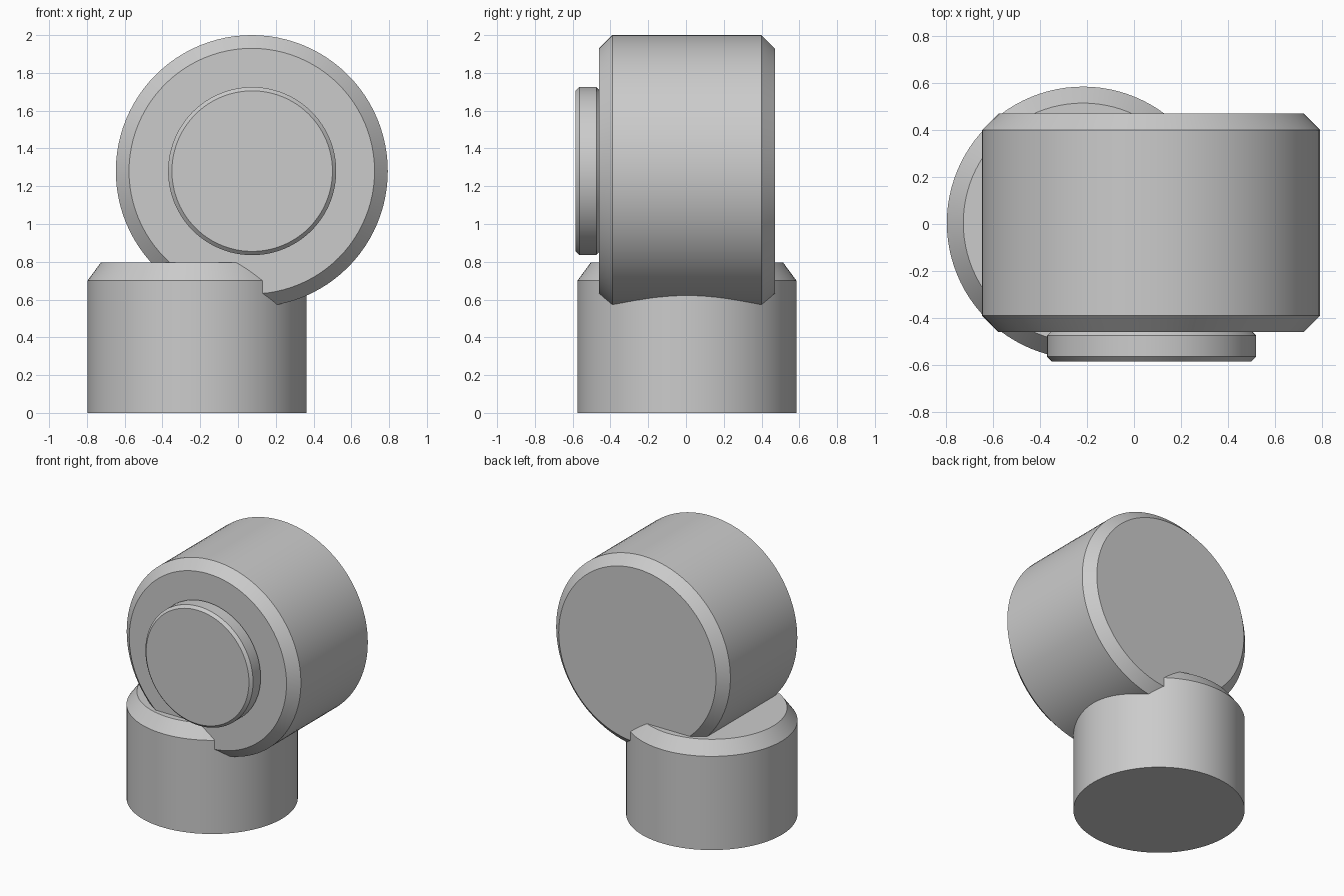
import bpy, bmesh, math
from mathutils import Matrix

cube = bpy.data.objects.get("Cube")
if cube:
    bpy.data.objects.remove(cube, do_unlink=True)

grey = bpy.data.materials.new("plain grey")
grey.use_nodes = True
GREY = (0.6, 0.6, 0.6, 1)
grey.diffuse_color = GREY
grey.node_tree.nodes["Principled BSDF"].inputs["Base Color"].default_value = GREY

SEGMENTS = 96


def turned(name, profile, location, rotation=(0, 0, 0)):
    """Solid of revolution from (radius, height) pairs, capped at both ends."""
    bm = bmesh.new()
    rings = []
    for r, h in profile:
        ring = bmesh.ops.create_circle(bm, segments=SEGMENTS, radius=r,
                                       matrix=Matrix.Translation((0, 0, h)))
        rings.append(ring["verts"])
    for low, high in zip(rings, rings[1:]):
        for i in range(SEGMENTS):
            j = (i + 1) % SEGMENTS
            bm.faces.new((low[i], low[j], high[j], high[i]))
    bm.faces.new(rings[0])
    bm.faces.new(rings[-1])
    bmesh.ops.recalc_face_normals(bm, faces=bm.faces)
    mesh = bpy.data.meshes.new(name)
    bm.to_mesh(mesh)
    bm.free()
    mesh.materials.append(grey)
    obj = bpy.data.objects.new(name, mesh)
    bpy.context.collection.objects.link(obj)
    obj.location, obj.rotation_euler = location, rotation
    bpy.ops.object.select_all(action="DESELECT")
    obj.select_set(True)
    bpy.context.view_layer.objects.active = obj
    bpy.ops.object.shade_smooth_by_angle(angle=math.radians(30))
    return obj


# Upright base with a chamfered top
turned("base", [(0.58, 0), (0.58, 0.7), (0.51, 0.795)], (-0.217, 0.005, 0))

# Large drum lying front to back, chamfered at both ends
FACING = (math.radians(90), 0, 0)
turned("drum", [(0.65, -0.47), (0.72, -0.4), (0.72, 0.39), (0.65, 0.46)],
       (0.073, 0, 1.28), FACING)

# Round plate raised from the front of the drum
turned("front_plate", [(0.425, 0.455), (0.445, 0.475), (0.445, 0.565), (0.425, 0.585)],
       (0.075, 0, 1.28), FACING)
